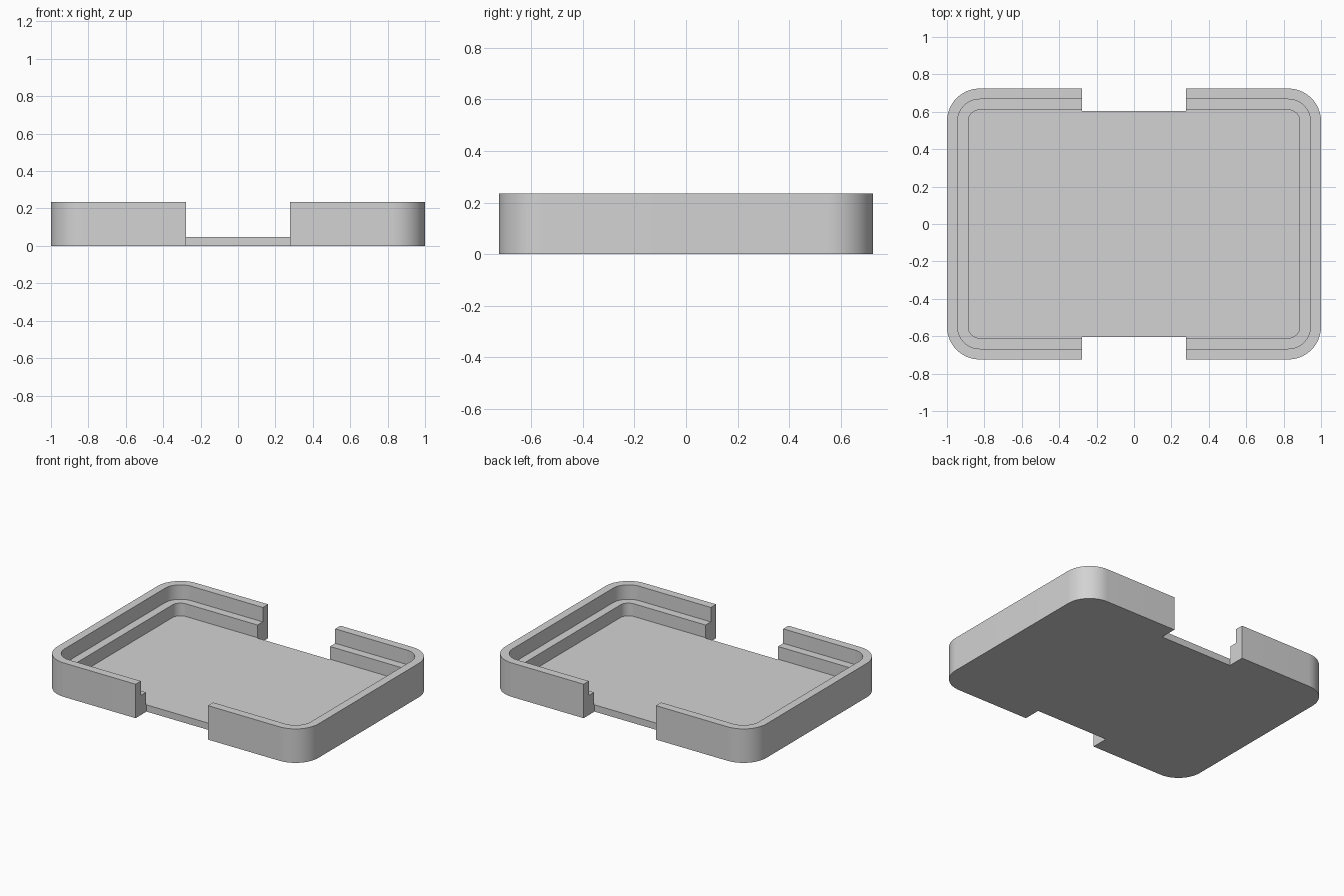
import bpy, bmesh, math

cube = bpy.data.objects.get("Cube")
if cube:
    bpy.data.objects.remove(cube, do_unlink=True)

HALF_X, HALF_Y, RADIUS = 1.0, 0.724, 0.175
STEP = 0.057                      # width of the rim and of the ledge
FLOOR, LEDGE, TOP = 0.047, 0.135, 0.235
NOTCH_HALF, NOTCH_EDGE = 0.277, 0.605
SEGMENTS = 16

grey = bpy.data.materials.new("light grey")
grey.use_nodes = True
colour = (0.65, 0.65, 0.65, 1)
grey.diffuse_color = colour
grey.node_tree.nodes["Principled BSDF"].inputs["Base Color"].default_value = colour


def rounded_loop(bm, inset, z):
    """Ring of vertices along a rounded rectangle."""
    r = RADIUS - inset
    cx, cy = HALF_X - RADIUS, HALF_Y - RADIUS
    ring = []
    for corner, (sx, sy) in enumerate([(1, 1), (-1, 1), (-1, -1), (1, -1)]):
        for i in range(SEGMENTS + 1):
            a = math.pi / 2 * (corner + i / SEGMENTS)
            ring.append(bm.verts.new((sx * cx + r * math.cos(a),
                                      sy * cy + r * math.sin(a), z)))
    return ring


def new_object(name, bm):
    bmesh.ops.recalc_face_normals(bm, faces=bm.faces)
    mesh = bpy.data.meshes.new(name)
    bm.to_mesh(mesh)
    bm.free()
    obj = bpy.data.objects.new(name, mesh)
    bpy.context.collection.objects.link(obj)
    return obj


# Tray: outer wall, rim, inner wall, ledge, lower wall and floor
bm = bmesh.new()
profile = [(0, 0), (0, TOP), (STEP, TOP), (STEP, LEDGE),
           (2 * STEP, LEDGE), (2 * STEP, FLOOR)]
rings = [rounded_loop(bm, inset, z) for inset, z in profile]
for low, high in zip(rings, rings[1:]):
    for i in range(len(low)):
        j = (i + 1) % len(low)
        bm.faces.new((low[i], low[j], high[j], high[i]))
bm.faces.new(rings[0][::-1])
bm.faces.new(rings[-1])
tray = new_object("tray", bm)
tray.data.materials.append(grey)

# Notches through the front and back walls
for side, name in ((-1, "front_notch_cutter"), (1, "back_notch_cutter")):
    bm = bmesh.new()
    bmesh.ops.create_cube(bm, size=1)
    for v in bm.verts:
        v.co.x *= 2 * NOTCH_HALF
        v.co.y = side * (NOTCH_EDGE + (v.co.y + 0.5) * 0.3)
    cutter = new_object(name, bm)
    cutter.data.materials.append(grey)
    cutter.hide_render = True
    cutter.hide_set(True)
    cut = tray.modifiers.new(name, 'BOOLEAN')
    cut.operation = 'DIFFERENCE'
    cut.solver = 'EXACT'
    cut.object = cutter

# Apply the cuts and remove the helpers
bpy.context.view_layer.update()
evaluated = tray.evaluated_get(bpy.context.evaluated_depsgraph_get())
result = bpy.data.meshes.new_from_object(evaluated)
cutters = [m.object for m in tray.modifiers]
tray.modifiers.clear()
tray.data = result
result.name = "tray"
for cutter in cutters:
    bpy.data.objects.remove(cutter, do_unlink=True)

# Smooth rounded corners with crisp edges
bpy.ops.object.select_all(action='DESELECT')
tray.select_set(True)
bpy.context.view_layer.objects.active = tray
bpy.ops.object.shade_smooth_by_angle(angle=math.radians(30))
